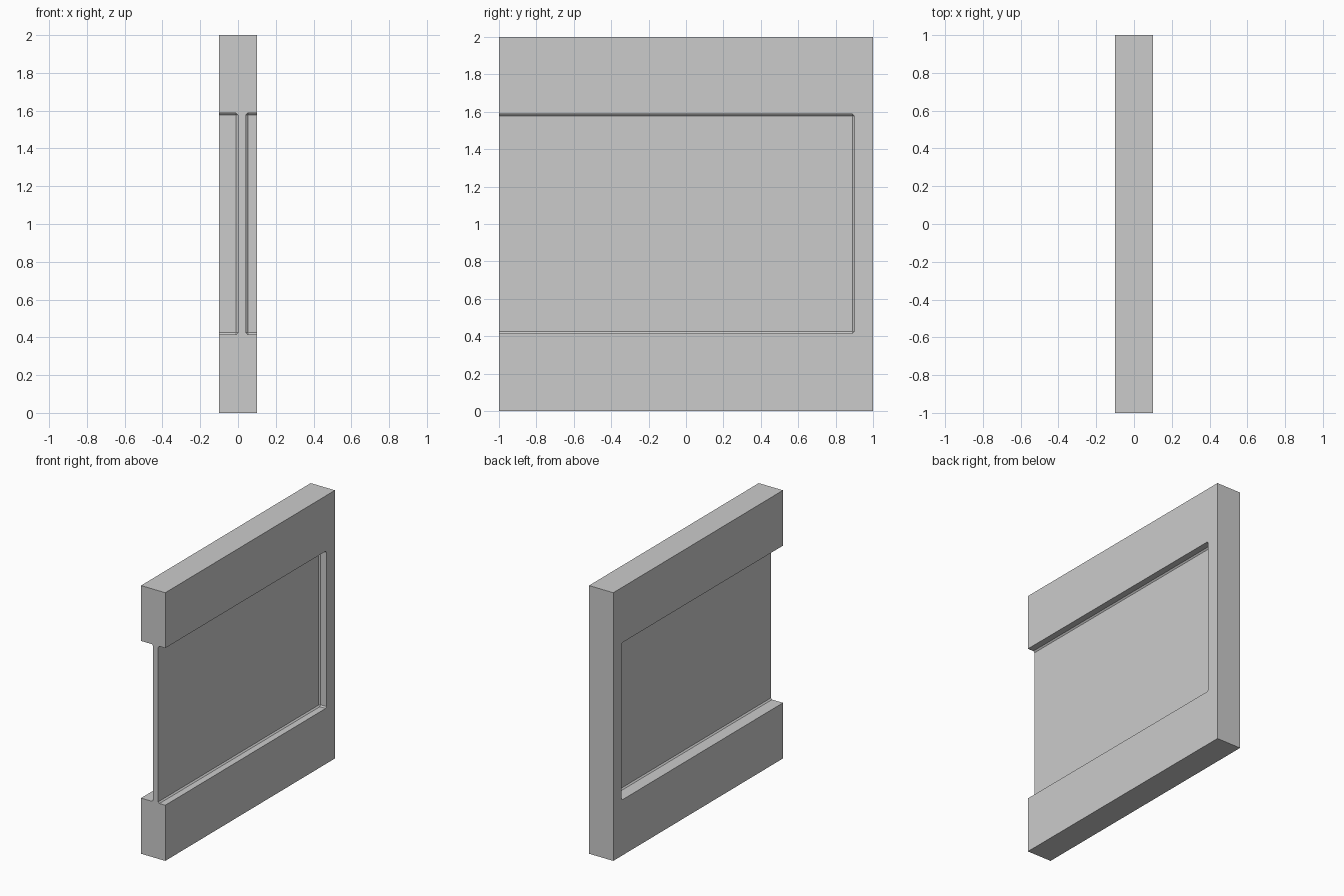
import bpy, bmesh

if "Cube" in bpy.data.objects:
    bpy.data.objects.remove(bpy.data.objects["Cube"])

def box(name, lo, hi):
    bm = bmesh.new()
    bmesh.ops.create_cube(bm, size=1)
    for v in bm.verts:
        v.co = [(a + b) / 2 + c * (b - a) for a, b, c in zip(lo, hi, v.co)]
    me = bpy.data.meshes.new(name)
    bm.to_mesh(me)
    bm.free()
    ob = bpy.data.objects.new(name, me)
    bpy.context.collection.objects.link(ob)
    return ob

# Solid wall slab
wall = box("wall_panel", (-0.1, -1, 0), (0.1, 1, 2))

# Chamfered recess on each face, open at the front end, leaving a thin web
for side, x0, x1 in (("left", -0.2, 0.0), ("right", 0.042, 0.2)):
    cutter = box(side + "_recess_cutter", (x0, -1.2, 0.415), (x1, 0.9, 1.587))
    bev = cutter.modifiers.new("chamfer", 'BEVEL')
    bev.width = 0.01
    bev.segments = 1
    cutter.hide_render = True
    cutter.hide_viewport = False
    cutter.display_type = 'WIRE'
    cut = wall.modifiers.new(side + "_recess", 'BOOLEAN')
    cut.operation = 'DIFFERENCE'
    cut.solver = 'EXACT'
    cut.object = cutter
